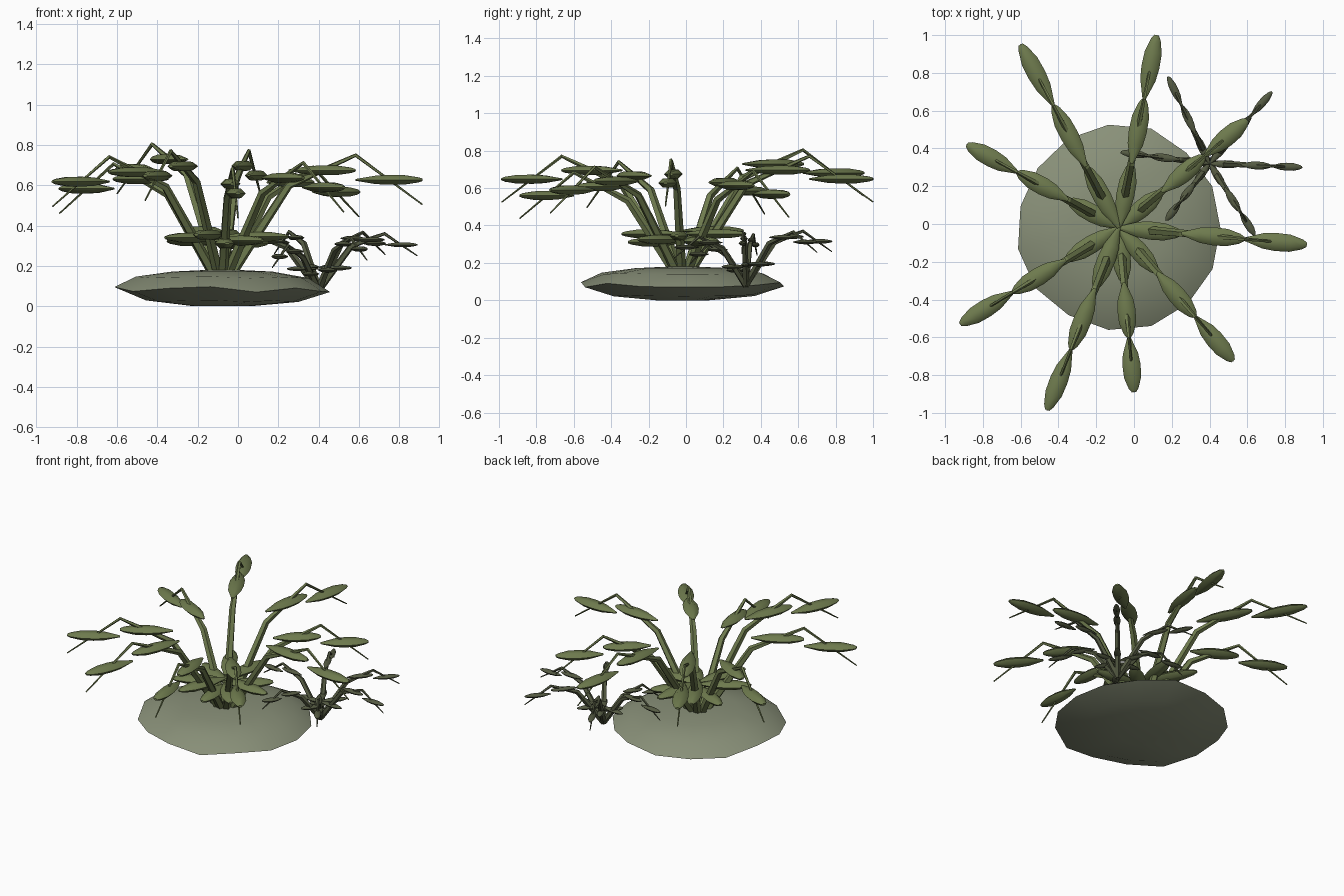
import bpy, bmesh, math, random
from mathutils import Vector

random.seed(4)
cube = bpy.data.objects.get("Cube")
if cube:
    bpy.data.objects.remove(cube)


def material(name, rgb):
    m = bpy.data.materials.new(name)
    m.use_nodes = True
    m.diffuse_color = (*rgb, 1)
    m.node_tree.nodes["Principled BSDF"].inputs["Base Color"].default_value = (*rgb, 1)
    return m


LEAF = material("leaf green", (0.155, 0.195, 0.075))
SHADE = material("dark leaf green", (0.09, 0.103, 0.055))
STONE = material("grey green stone", (0.25, 0.28, 0.19))
UP = Vector((0, 0, 1))


def make_object(name, bm, mat, smooth_angle):
    bmesh.ops.recalc_face_normals(bm, faces=bm.faces)
    mesh = bpy.data.meshes.new(name)
    bm.to_mesh(mesh)
    bm.free()
    mesh.materials.append(mat)
    obj = bpy.data.objects.new(name, mesh)
    bpy.context.collection.objects.link(obj)
    bpy.ops.object.select_all(action="DESELECT")
    obj.select_set(True)
    bpy.context.view_layer.objects.active = obj
    bpy.ops.object.shade_smooth_by_angle(angle=math.radians(smooth_angle))


def loft(bm, rings):
    """Join equal rings of points into a closed skin."""
    loops = [[bm.verts.new(p) for p in ring] for ring in rings]
    n = len(loops[0])
    for a, b in zip(loops, loops[1:]):
        for i in range(n):
            j = (i + 1) % n
            bm.faces.new((a[i], a[j], b[j], b[i]))
    bm.faces.new(loops[0])
    bm.faces.new(loops[-1])


def oval(centre, u, v, sides):
    steps = [math.tau * i / sides for i in range(sides)]
    return [centre + u * math.cos(a) + v * math.sin(a) for a in steps]


def add_leaf(bm, start, end, width, thick):
    """Level pod with a narrow root, full middle and blunt tip."""
    side = UP.cross(end - start).normalized()
    shape = [(0, 0.18), (0.3, 0.85), (0.5, 1), (0.73, 0.95), (0.93, 0.55), (1, 0.25)]
    loft(bm, [oval(start.lerp(end, t), side * width * w, UP * thick * w, 6)
              for t, w in shape])


def add_stem(bm, points, radii):
    rings = []
    for i, p in enumerate(points):
        d = points[min(i + 1, len(points) - 1)] - points[max(i - 1, 0)]
        side = UP.cross(d).normalized()
        rings.append(oval(p, side * radii[i], d.cross(side).normalized() * radii[i], 5))
    loft(bm, rings)


def plant(name, base, tips, peak_height, drops, leaf_size, radii, mat):
    """Each frond has three straight stem parts, with a level leaf on each."""
    leaves, stems = bmesh.new(), bmesh.new()
    knee_drop, tip_drop = drops
    for x, y in tips:
        reach = Vector((x - base.x, y - base.y, 0))
        peak = peak_height(reach.length)
        heights = (base.z, peak - knee_drop, peak, peak - tip_drop)
        points = []
        for k, z in enumerate(heights):
            p = base + reach * k / 3
            p.z = z
            points.append(p)
        add_stem(stems, points, radii)
        for a, b in zip(points, points[1:]):
            level = (a.z + b.z) / 2
            start, end = a.copy(), b.copy()
            start.z = end.z = level
            add_leaf(leaves, start, end, *leaf_size)
    make_object(name + "_leaves", leaves, mat, 50)
    make_object(name + "_stems", stems, mat, 30)


# Large plant on top of the stone
plant("large_plant", Vector((-0.08, -0.02, 0.09)),
      [(-0.6, 0.95), (0.12, 1.0), (0.6, 0.55), (0.915, -0.11), (0.525, -0.725),
       (0.0, -0.89), (-0.46, -0.985), (-0.92, -0.53), (-0.885, 0.42)],
      lambda reach: 0.215 + 0.535 * reach, (0.15, 0.245),
      (0.048, 0.028), (0.028, 0.021, 0.01, 0.004), LEAF)

# Small plant at the edge of the stone
plant("small_plant", Vector((0.4, 0.32, 0.08)),
      [(0.18, 0.78), (0.73, 0.7), (0.89, 0.3), (0.64, -0.06), (0.17, 0.02), (-0.07, 0.38)],
      lambda reach: 0.105 + 0.52 * reach, (0.06, 0.11),
      (0.021, 0.014), (0.019, 0.016, 0.009, 0.003), SHADE)

# Flattened stone with an uneven rim
bm = bmesh.new()
sides = 15
wobble = [(random.uniform(0.985, 1.025), random.uniform(-0.015, 0.02)) for _ in range(sides)]
rings = []
for radius, z, sway in [(0.14, 0, 0), (0.38, 0.025, 0.3), (0.538, 0.082, 1),
                        (0.43, 0.143, 0.3), (0.25, 0.172, 0), (0.08, 0.18, 0)]:
    ring = []
    for i, (scale, lift) in enumerate(wobble):
        a = math.tau * i / sides
        r = radius * scale
        ring.append(Vector((-0.078 + r * math.cos(a), -0.018 + r * math.sin(a), z + lift * sway)))
    rings.append(ring)
loft(bm, rings)
make_object("stone", bm, STONE, 35)
